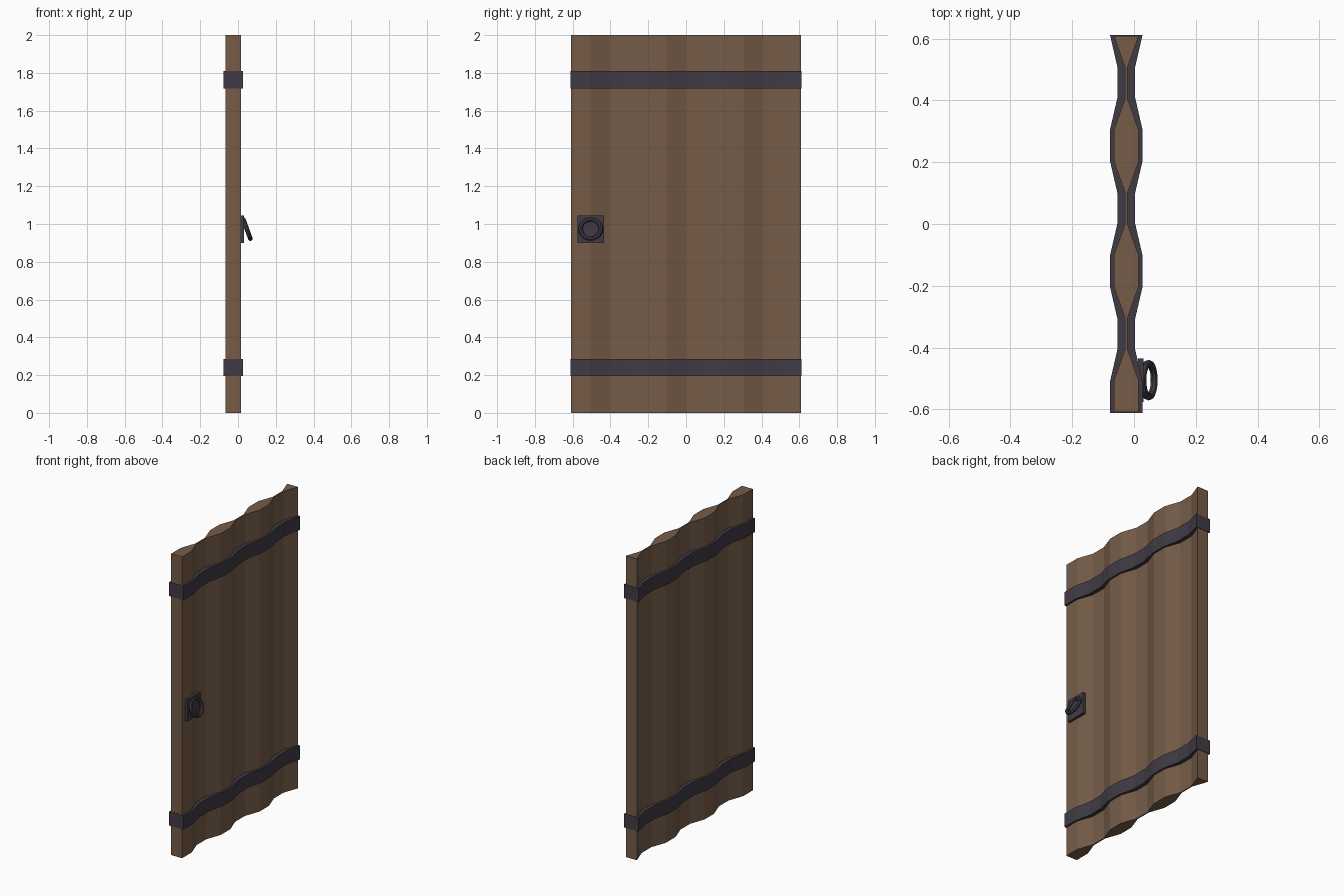
import bpy, bmesh, math

if "Cube" in bpy.data.objects:
    bpy.data.objects.remove(bpy.data.objects["Cube"])

CX = -0.025  # middle of the door thickness


def material(name, rgb):
    m = bpy.data.materials.new(name)
    m.diffuse_color = (*rgb, 1)
    m.use_nodes = True
    m.node_tree.nodes["Principled BSDF"].inputs["Base Color"].default_value = m.diffuse_color
    return m


wood = material("wood", (0.18, 0.108, 0.066))
iron = material("iron", (0.052, 0.044, 0.06))


def wavy_slab(name, half_y, wide, narrow, z0, z1, mat):
    """Extrude a plan outline that alternates between wide and narrow."""
    is_wide = [1, 1, 0, 0, 1, 1, 0, 0, 1, 1, 0, 0, 1]
    pts = [(wide if w else narrow, -half_y + 2 * half_y * i / 12)
           for i, w in enumerate(is_wide)]
    outline = [(CX + h, y) for h, y in pts] + [(CX - h, y) for h, y in reversed(pts)]
    bm = bmesh.new()
    low = [bm.verts.new((x, y, z0)) for x, y in outline]
    top = [bm.verts.new((x, y, z1)) for x, y in outline]
    n, m = len(outline), len(pts)
    for i in range(n):
        j = (i + 1) % n
        bm.faces.new((low[i], low[j], top[j], top[i]))
    # caps as quads across the thickness
    for i in range(m - 1):
        a, b, c, d = i, i + 1, n - 2 - i, n - 1 - i
        bm.faces.new((top[a], top[b], top[c], top[d]))
        bm.faces.new((low[d], low[c], low[b], low[a]))
    bmesh.ops.recalc_face_normals(bm, faces=bm.faces)
    me = bpy.data.meshes.new(name)
    bm.to_mesh(me)
    bm.free()
    me.materials.append(mat)
    ob = bpy.data.objects.new(name, me)
    bpy.context.collection.objects.link(ob)


# door panel and the two iron straps
wavy_slab("door_panel", 0.608, 0.04, 0.004, 0, 2, wood)
for name, z in (("lower_strap", 0.24), ("upper_strap", 1.763)):
    wavy_slab(name, 0.611, 0.0525, 0.029, z - 0.046, z + 0.046, iron)

# handle plate
bpy.ops.mesh.primitive_cube_add(size=1, location=(0.022, -0.505, 0.972))
plate = bpy.context.object
plate.name = "handle_plate"
plate.scale = (0.018, 0.14, 0.144)
plate.data.materials.append(iron)

# ring handle, hanging out at the bottom
bpy.ops.mesh.primitive_torus_add(
    major_segments=20, minor_segments=8, major_radius=0.054, minor_radius=0.012,
    location=(0.047, -0.505, 0.973), rotation=(0, math.radians(90 - 20), 0))
ring = bpy.context.object
ring.name = "ring_handle"
ring.data.materials.append(iron)
